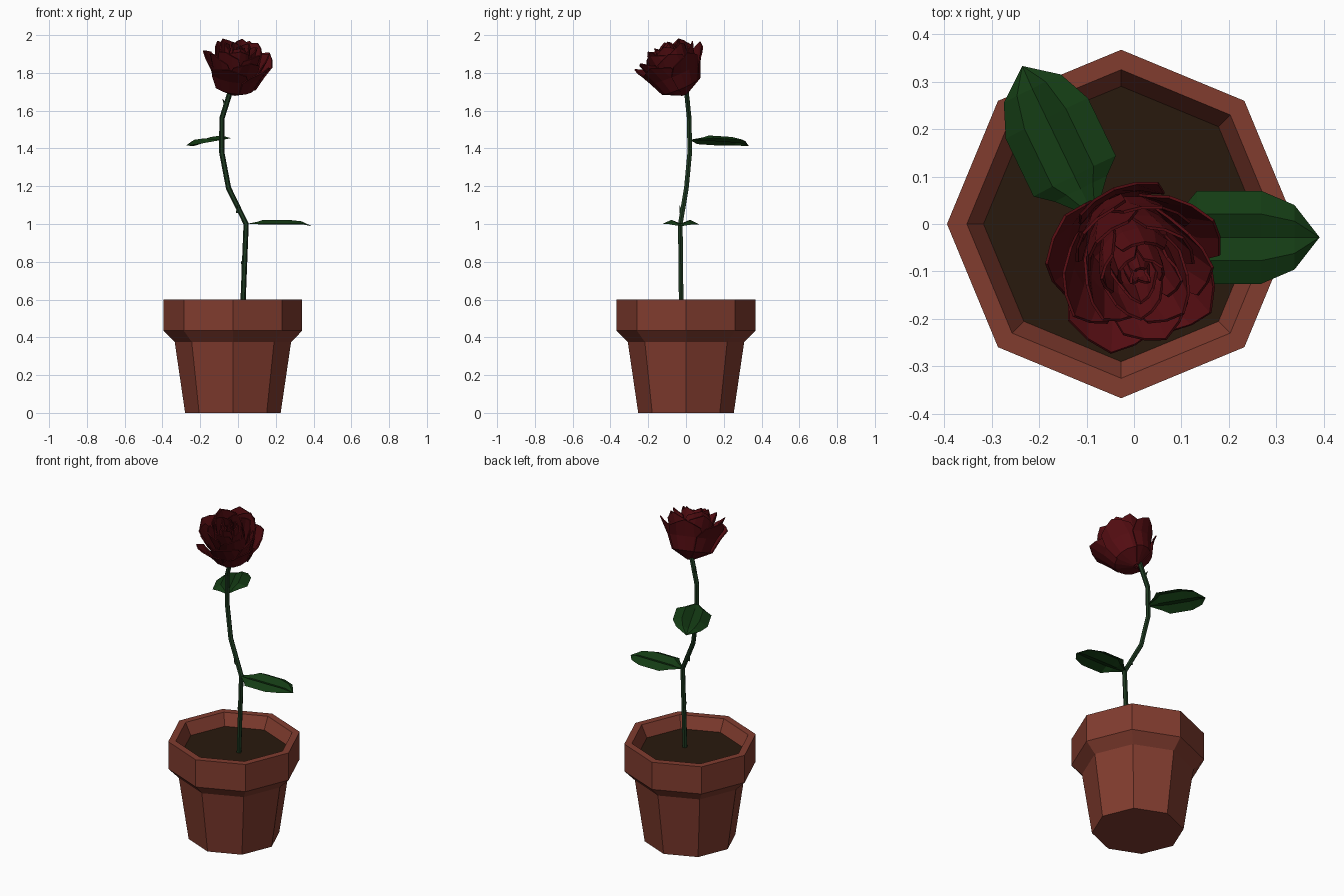
import bpy, bmesh, math, random
from mathutils import Vector, Matrix

if "Cube" in bpy.data.objects:
    bpy.data.objects.remove(bpy.data.objects["Cube"])

random.seed(4)


def material(name, rgb):
    m = bpy.data.materials.new(name)
    m.diffuse_color = (*rgb, 1)
    m.use_nodes = True
    m.node_tree.nodes["Principled BSDF"].inputs["Base Color"].default_value = m.diffuse_color
    return m


TERRACOTTA = material("terracotta", (0.22, 0.045, 0.028))
EARTH = material("earth", (0.022, 0.010, 0.004))
STEM = material("stem_green", (0.012, 0.04, 0.014))
LEAF = material("leaf_green", (0.007, 0.045, 0.007))
RED = material("petal_red", (0.09, 0.004, 0.006))


def make_object(name, verts, faces, mat, fix=False):
    me = bpy.data.meshes.new(name)
    me.from_pydata([tuple(v) for v in verts], [], faces)
    ob = bpy.data.objects.new(name, me)
    bpy.context.collection.objects.link(ob)
    me.materials.append(mat)
    if fix:
        bm = bmesh.new()
        bm.from_mesh(me)
        bmesh.ops.recalc_face_normals(bm, faces=bm.faces)
        bm.to_mesh(me)
        bm.free()
    return ob


def ring(center, r, n, u=Vector((1, 0, 0)), v=Vector((0, 1, 0))):
    return [center + r * (math.cos(a) * u + math.sin(a) * v)
            for a in (2 * math.pi * i / n for i in range(n))]


def bridge(rows, n):
    return [(k * n + i, k * n + (i + 1) % n, (k + 1) * n + (i + 1) % n, (k + 1) * n + i)
            for k in range(rows - 1) for i in range(n)]


# Octagonal pot, revolved from its profile
POT_X = -0.027
profile = [(0.253, 0), (0.308, 0.375), (0.367, 0.435), (0.367, 0.6),
           (0.325, 0.6), (0.29, 0.53)]
verts = [p for r, z in profile for p in ring(Vector((POT_X, 0, z)), r, 8)]
make_object("pot", verts, bridge(len(profile), 8) + [tuple(reversed(range(8)))], TERRACOTTA)

# Soil surface
make_object("soil", ring(Vector((POT_X, 0, 0.53)), 0.291, 8), [tuple(range(8))], EARTH)

# Bent stem, six-sided tube along a path
path = [Vector(p) for p in ((0.024, -0.025, 0.52), (0.043, -0.03, 1.0), (-0.05, 0.002, 1.19),
                            (-0.086, 0.02, 1.38), (-0.085, 0.017, 1.56), (-0.035, 0.0, 1.72))]
verts = []
for i, p in enumerate(path):
    t = (path[min(i + 1, len(path) - 1)] - path[max(i - 1, 0)]).normalized()
    u = Vector((0, 1, 0)).cross(t).normalized()
    verts += ring(p, 0.014, 6, u, t.cross(u))
n = len(path)
make_object("stem", verts, bridge(n, 6) + [tuple(range(6)), tuple(range(6 * n - 6, 6 * n))],
            STEM, True)

# Thorns: small three-sided spikes
for i, (base, d) in enumerate((((0.03, -0.025, 0.77), (-0.4, -0.2, 1)),
                               ((0.0, -0.022, 1.06), (-0.1, -0.3, 1)),
                               ((-0.064, 0.012, 1.63), (-0.5, 0.2, 0.9)))):
    d = Vector(d).normalized()
    u = d.orthogonal().normalized()
    verts = ring(Vector(base), 0.012, 3, u, d.cross(u)) + [Vector(base) + d * 0.04]
    make_object(f"thorn_{i + 1}", verts, [(0, 1, 3), (1, 2, 3), (2, 0, 3), (2, 1, 0)], STEM, True)


# Leaves: M-shaped cross-section along a midrib, plus a pointed tip
def leaf(name, base, tip, roll):
    stations = [(0, 0.008, 0), (0.06, 0.062, 0.012), (0.09, 0.098, 0.022),
                (0.225, 0.098, 0.022), (0.295, 0.068, 0.014)]
    verts, faces = [], []
    for x, w, h in stations:
        for s, k in ((-1, 0), (-0.5, 1), (0, 0.1), (0.5, 1), (1, -0.1)):
            verts.append(Vector((x, s * w, k * h)))
    for k in range(len(stations) - 1):
        faces += [(k * 5 + i, k * 5 + 5 + i, k * 5 + 6 + i, k * 5 + 1 + i) for i in range(4)]
    m = len(verts)
    verts.append(Vector((0.348, 0, -0.012)))
    faces += [(m - 5 + i, m, m - 4 + i) for i in range(4)]
    ob = make_object(name, verts, faces, LEAF, True)
    base = Vector(base)
    rot = (Vector(tip) - base).to_track_quat('X', 'Z').to_matrix().to_4x4()
    ob.matrix_world = Matrix.Translation(base) @ rot @ Matrix.Rotation(roll, 4, 'X')


leaf("lower_leaf", (0.043, -0.028, 1.0), (0.39, -0.028, 1.0), 0)
leaf("upper_leaf", (-0.086, 0.02, 1.445), (-0.232, 0.322, 1.425), -0.15)

# Rose head: rings of faceted cupped petals about a tilted axis
axis = Vector((0.04, -0.12, 0.28)).normalized()
head = Matrix.Translation((-0.022, -0.006, 1.685)) @ axis.to_track_quat('Z', 'Y').to_matrix().to_4x4()


def petals(name, count, prof, span, start, point):
    verts, faces = [], []
    cols = (-1, -0.5, 0, 0.5, 1)
    for c in range(count):
        a0 = start + 2 * math.pi * c / count + random.uniform(-0.08, 0.08)
        grow = random.uniform(0.96, 1.04)
        o = len(verts)
        for j, (r, h) in enumerate(prof):
            top = j == len(prof) - 1
            for s in cols:
                a = a0 + s * span / 2 * (0.72 if top else 1)
                # one edge tucks inside its neighbour; the rim rises to a point
                rr = r * grow * (1 - 0.06 * s)
                hh = h + ((1 - abs(s)) * point - point * 0.5 if top else 0)
                rr += (1 - abs(s)) * point * 0.5 if top else 0
                verts.append(Vector((rr * math.cos(a), rr * math.sin(a), hh)))
        for j in range(len(prof) - 1):
            faces += [(o + j * 5 + i, o + j * 5 + i + 1, o + j * 5 + 6 + i, o + j * 5 + 5 + i)
                      for i in range(4)]
    ob = make_object(name, verts, faces, RED)
    ob.matrix_world = head
    mod = ob.modifiers.new("thickness", 'SOLIDIFY')
    mod.thickness = 0.006


petals("outer_petals", 5, [(0.015, 0.0), (0.11, 0.05), (0.145, 0.13), (0.178, 0.20)], 1.5, 0.3, 0.04)
petals("second_petals", 5, [(0.015, 0.01), (0.10, 0.06), (0.125, 0.15), (0.145, 0.235)], 1.5, 0.95, 0.035)
petals("third_petals", 4, [(0.015, 0.02), (0.085, 0.08), (0.105, 0.17), (0.112, 0.26)], 1.8, 0.5, 0.03)
petals("fourth_petals", 4, [(0.015, 0.03), (0.065, 0.10), (0.08, 0.19), (0.078, 0.275)], 1.8, 1.2, 0.025)
petals("inner_petals", 3, [(0.012, 0.05), (0.045, 0.12), (0.055, 0.2), (0.045, 0.28)], 2.3, 0.2, 0.02)
petals("bud_petals", 3, [(0.01, 0.08), (0.022, 0.15), (0.03, 0.22), (0.018, 0.27)], 2.3, 1.3, 0.015)
